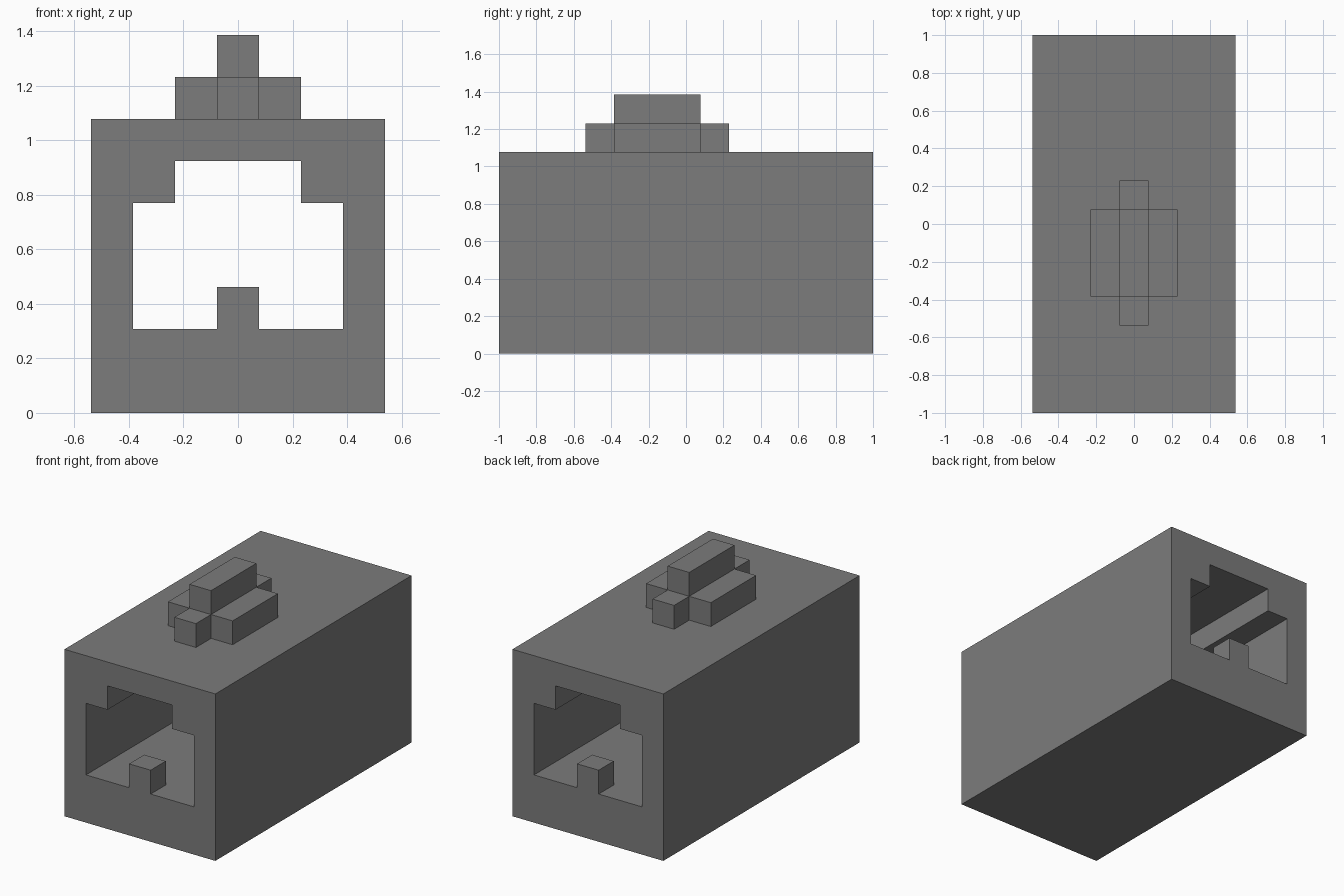
import bpy
import bmesh
from mathutils import Vector

U = 2 / 13  # one block of the stepped grid

old = bpy.data.objects.get("Cube")
if old:
    bpy.data.objects.remove(old, do_unlink=True)

grey = bpy.data.materials.new("mid grey")
grey.use_nodes = True
colour = (0.2, 0.2, 0.2, 1)
grey.diffuse_color = colour
grey.node_tree.nodes["Principled BSDF"].inputs["Base Color"].default_value = colour


def prism(name, points, direction, place):
    """Extrude a closed outline, given in blocks, along a direction."""
    bm = bmesh.new()
    face = bm.faces.new([bm.verts.new(place(a, b) * U) for a, b in points])
    moved = bmesh.ops.extrude_face_region(bm, geom=[face])["geom"]
    verts = [v for v in moved if isinstance(v, bmesh.types.BMVert)]
    bmesh.ops.translate(bm, verts=verts, vec=Vector(direction) * U)
    bmesh.ops.recalc_face_normals(bm, faces=bm.faces)
    mesh = bpy.data.meshes.new(name)
    bm.to_mesh(mesh)
    bm.free()
    mesh.materials.append(grey)
    obj = bpy.data.objects.new(name, mesh)
    bpy.context.collection.objects.link(obj)
    return obj


def box(name, x, y, z):
    """Box from (low, high) pairs in blocks."""
    outline = [(x[0], y[0]), (x[1], y[0]), (x[1], y[1]), (x[0], y[1])]
    return prism(name, outline, (0, 0, z[1] - z[0]), lambda a, b: Vector((a, b, z[0])))


def mirrored(half):
    """Complete an outline from its positive-x half."""
    return half + [(-x, y) for x, y in reversed(half)]


# Long housing with a stepped tunnel running right through it
body = box("housing", (-3.5, 3.5), (-6.5, 6.5), (0, 7))
tunnel = prism("tunnel_cutter", mirrored([(2.5, 2), (2.5, 5), (1.5, 5), (1.5, 6)]),
               (0, 16, 0), lambda a, b: Vector((a, -8, b)))
cut = body.modifiers.new("tunnel", "BOOLEAN")
cut.operation = "DIFFERENCE"
cut.solver = "EXACT"
cut.object = tunnel
bpy.context.view_layer.objects.active = body
bpy.ops.object.modifier_apply(modifier=cut.name)
bpy.data.objects.remove(tunnel, do_unlink=True)

# Small stop on the tunnel floor at each opening
box("front_stop", (-0.5, 0.5), (-6.5, -5.5), (2, 3))
box("back_stop", (-0.5, 0.5), (5.5, 6.5), (2, 3))

# Cross-shaped knob with a raised ridge, set forward of the middle
cross = mirrored([(0.5, -3.5), (0.5, -2.5), (1.5, -2.5), (1.5, 0.5), (0.5, 0.5), (0.5, 1.5)])
prism("knob_base", cross, (0, 0, 1), lambda a, b: Vector((a, b, 7)))
box("knob_ridge", (-0.5, 0.5), (-2.5, 0.5), (8, 9))
